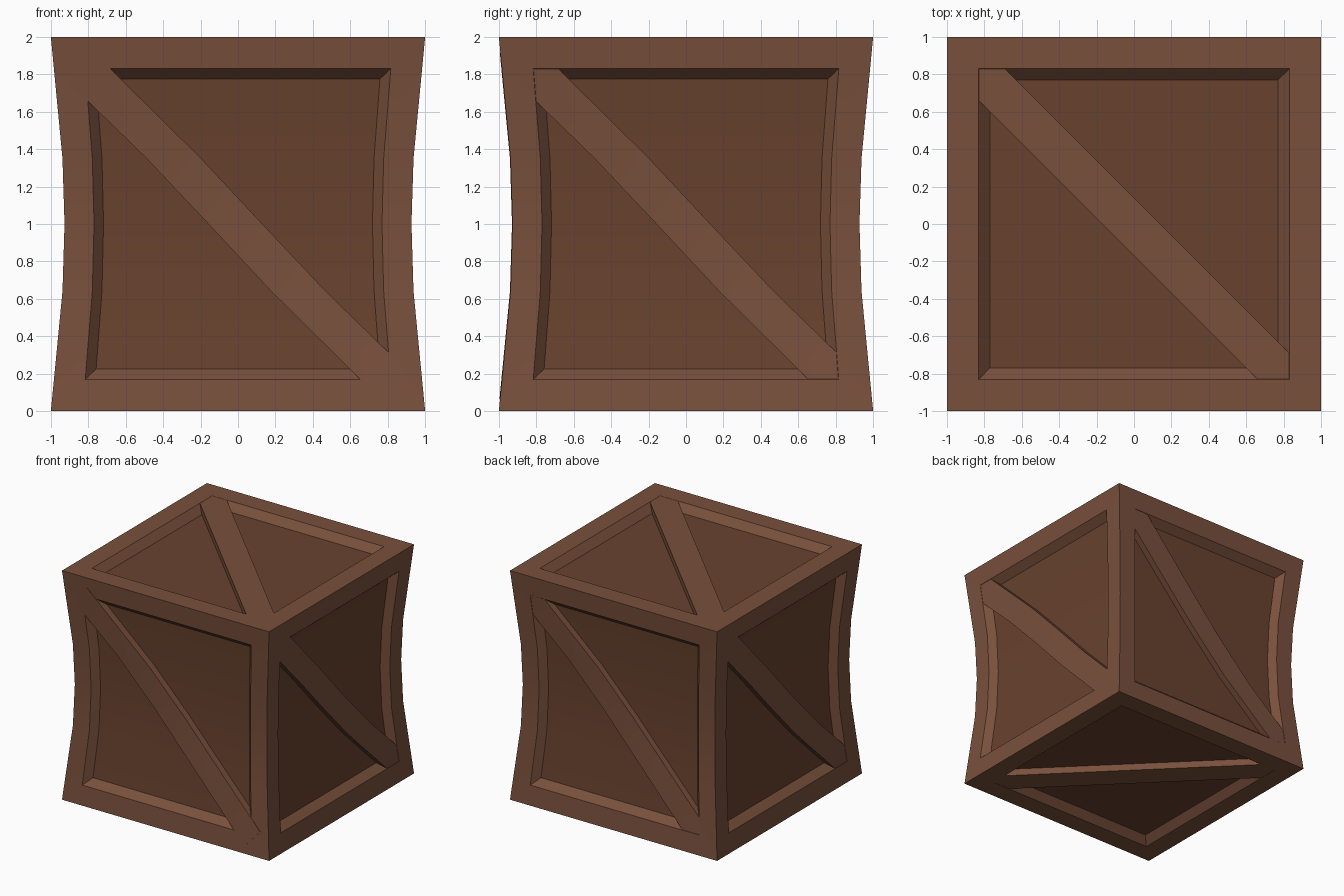
import bpy, bmesh, math
from mathutils import Matrix, Vector

if "Cube" in bpy.data.objects:
    bpy.data.objects.remove(bpy.data.objects["Cube"])

CUTS = (0.64, 1.0, 1.35)
WAIST = ((0, 1.0), (0.64, 0.938), (1.0, 0.927), (1.35, 0.938), (2, 1.0))


def pinch(bm):
    # Narrow the crate toward its waist
    for v in bm.verts:
        z = min(max(v.co.z, 0), 2)
        for (z0, s0), (z1, s1) in zip(WAIST, WAIST[1:]):
            if z0 <= z <= z1:
                s = s0 + (s1 - s0) * (z - z0) / (z1 - z0)
                v.co.x *= s
                v.co.y *= s
                break


def slice_levels(bm):
    for z in CUTS:
        bmesh.ops.bisect_plane(bm, geom=bm.verts[:] + bm.edges[:] + bm.faces[:],
                               plane_co=(0, 0, z), plane_no=(0, 0, 1))


def material(name, rgb):
    m = bpy.data.materials.new(name)
    m.diffuse_color = (*rgb, 1)
    m.use_nodes = True
    m.node_tree.nodes["Principled BSDF"].inputs["Base Color"].default_value = m.diffuse_color
    return m


def finish(bm, name, mats):
    pinch(bm)
    bmesh.ops.recalc_face_normals(bm, faces=bm.faces[:])
    me = bpy.data.meshes.new(name)
    bm.to_mesh(me)
    bm.free()
    for m in mats:
        me.materials.append(m)
    ob = bpy.data.objects.new(name, me)
    bpy.context.collection.objects.link(ob)
    bpy.context.view_layer.objects.active = ob
    bpy.ops.object.select_all(action='DESELECT')
    ob.select_set(True)
    bpy.ops.object.shade_smooth_by_angle(angle=math.radians(30))
    return ob


frame_wood = material("frame_wood", (0.19, 0.08, 0.045))
panel_wood = material("panel_wood", (0.14, 0.055, 0.028))

# Crate body: cube with a framed, recessed panel on every side
bm = bmesh.new()
bmesh.ops.create_cube(bm, size=2, matrix=Matrix.Translation((0, 0, 1)))
slice_levels(bm)
bm.normal_update()
for axis in range(3):
    for sign in (-1, 1):
        side = [f for f in bm.faces if f.normal[axis] * sign > 0.99
                and (f.calc_center_median() - Vector((0, 0, 1)))[axis] * sign > 0.99]
        bmesh.ops.inset_region(bm, faces=side, thickness=0.17, use_even_offset=True)
        bmesh.ops.inset_region(bm, faces=side, thickness=0.055, depth=-0.062,
                               use_even_offset=True)
        for f in side:
            f.material_index = 1
        bm.normal_update()
finish(bm, "crate_body", (frame_wood, panel_wood))


# Diagonal braces, modelled on the front and turned to each side
def brace(name, turn, proud):
    bm = bmesh.new()
    box = (Matrix.Translation((-0.005, -0.95 - proud / 2, -0.01))
           @ Matrix.Rotation(math.radians(45), 4, 'Y')
           @ Matrix.Diagonal((2.4, 0.10 + proud, 0.22, 1)))
    bmesh.ops.create_cube(bm, size=1, matrix=Matrix.Translation((0, 0, 1)) @ turn @ box)
    slice_levels(bm)
    finish(bm, name, (frame_wood,))


for i, name in enumerate(("front", "right", "back", "left")):
    brace(name + "_brace", Matrix.Rotation(math.radians(90 * i), 4, 'Z'),
          0.003 if i == 0 else -0.002)
brace("top_brace", Matrix.Rotation(math.radians(-90), 4, 'X'), -0.001)
brace("bottom_brace", Matrix.Rotation(math.radians(-90), 4, 'X')
      @ Matrix.Scale(-1, 4, (0, 1, 0)), -0.001)
